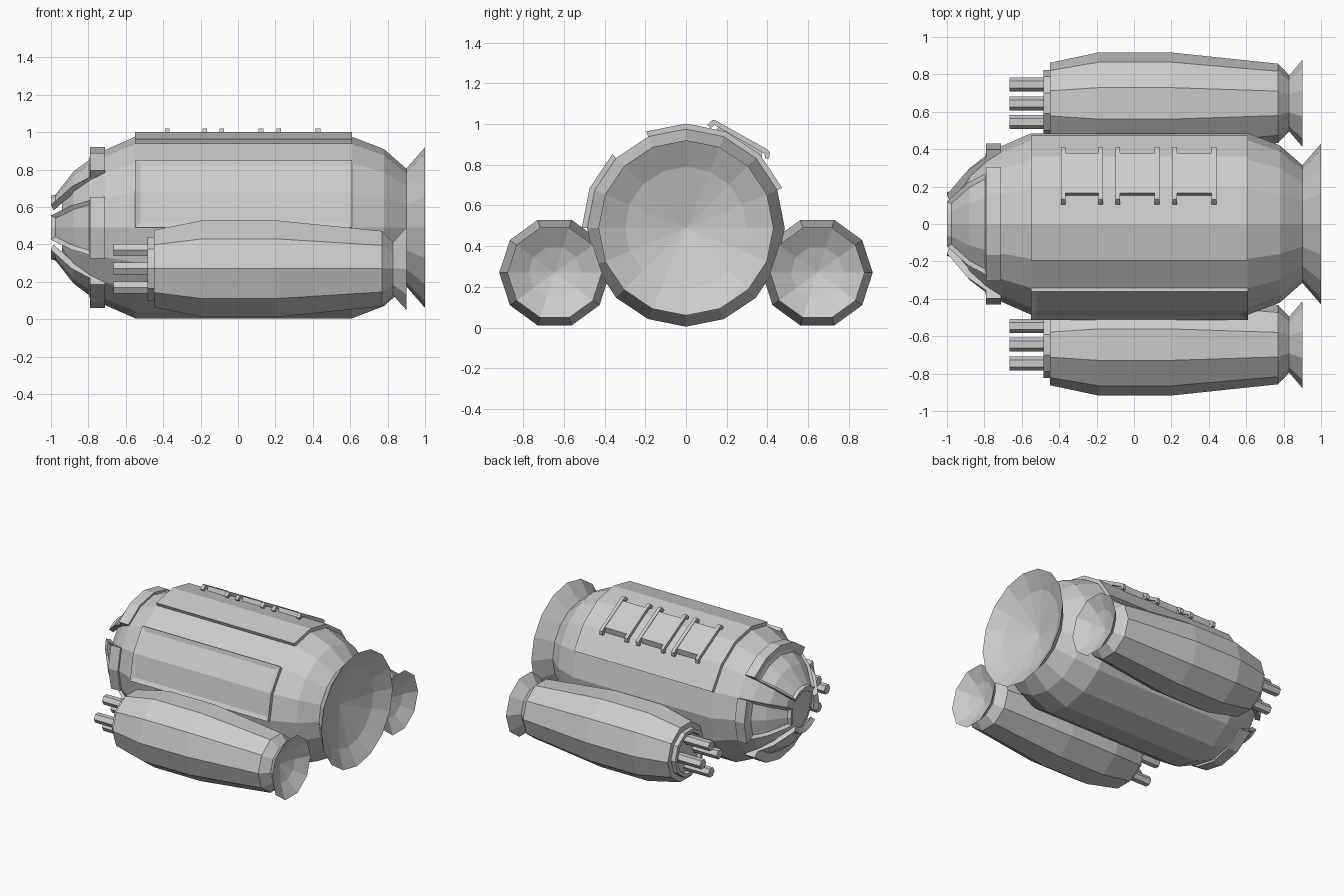
import bpy, bmesh
from math import sin, cos, radians

if "Cube" in bpy.data.objects:
    bpy.data.objects.remove(bpy.data.objects["Cube"])

CZ = 0.49            # height of the hull axis
PY, PZ = 0.645, 0.27  # axis of the side pods


def finish(name, bm):
    bmesh.ops.recalc_face_normals(bm, faces=bm.faces[:])
    me = bpy.data.meshes.new(name)
    bm.to_mesh(me)
    bm.free()
    ob = bpy.data.objects.new(name, me)
    bpy.context.collection.objects.link(ob)
    return ob


def pt(x, r, deg, cy, cz):
    return (x, cy + r * sin(radians(deg)), cz + r * cos(radians(deg)))


def lathe(name, profile, sides, cy, cz, phase=0.0):
    """Revolve (x, r) points around an axis parallel to x; r = 0 closes an end."""
    bm = bmesh.new()
    rings = []
    for x, r in profile:
        n = 1 if r == 0 else sides
        rings.append([bm.verts.new(pt(x, r, phase + 360 * i / sides, cy, cz)) for i in range(n)])
    for a, b in zip(rings, rings[1:]):
        for i in range(sides):
            j = (i + 1) % sides
            if len(a) == 1:
                bm.faces.new((a[0], b[i], b[j]))
            elif len(b) == 1:
                bm.faces.new((a[i], a[j], b[0]))
            else:
                bm.faces.new((a[i], a[j], b[j], b[i]))
    return finish(name, bm)


def shell(name, profile, a0, a1, inset_segments=(), width=0.03, depth=0.012):
    """Sweep a closed (x, r) outline over part of the hull, with a recessed field."""
    bm = bmesh.new()
    steps = round((a1 - a0) / 22.5)
    rings = [[bm.verts.new(pt(x, r, a0 + 22.5 * k, 0, CZ)) for x, r in profile]
             for k in range(steps + 1)]
    field, n = [], len(profile)
    for a, b in zip(rings, rings[1:]):
        for i in range(n):
            j = (i + 1) % n
            f = bm.faces.new((a[i], a[j], b[j], b[i]))
            if i in inset_segments:
                field.append(f)
    bm.faces.new(rings[0])
    bm.faces.new(rings[-1][::-1])
    bmesh.ops.recalc_face_normals(bm, faces=bm.faces[:])
    if field:
        bmesh.ops.inset_region(bm, faces=field, thickness=width, depth=-depth,
                               use_even_offset=True)
    return finish(name, bm)


def prism(name, outline, x0, x1):
    """Extrude a (y, z) outline along x."""
    bm = bmesh.new()
    f = bm.faces.new([bm.verts.new((x0, y, z)) for y, z in outline])
    g = bmesh.ops.extrude_face_region(bm, geom=[f])["geom"]
    bmesh.ops.translate(bm, vec=(x1 - x0, 0, 0),
                        verts=[v for v in g if isinstance(v, bmesh.types.BMVert)])
    return finish(name, bm)


# Main hull with domed nose and flared rear nozzle
lathe("hull", [(-0.94, 0), (-0.94, 0.15), (-0.88, 0.27), (-0.79, 0.36), (-0.71, 0.415),
               (-0.55, 0.485), (0.61, 0.485), (0.78, 0.42), (0.90, 0.315),
               (1.0, 0.43), (0.93, 0.30), (0.85, 0)], 16, 0, CZ)

# Armour petals around the nose
petal = [(-1.0, 0.17), (-0.89, 0.31), (-0.79, 0.385), (-0.79, 0.43), (-0.71, 0.43),
         (-0.71, 0.39), (-0.79, 0.345), (-0.88, 0.26), (-0.985, 0.13)]
for name, mid, half in (("top", 0, 45), ("back", 90, 22.5), ("bottom", 180, 45), ("front", 270, 22.5)):
    shell("nose_petal_" + name, petal, mid - half, mid + half, (0, 1), 0.02, 0.015)

# Raised armour plates on the hull
plate = [(-0.55, 0.47), (-0.55, 0.512), (0.61, 0.512), (0.61, 0.47)]
shell("top_plate", plate, -22.5, 67.5)
shell("front_plate", plate, -90, -45, (1,))

# Three brackets on the sloping top plate: two hooked legs and a flat panel each
leg = [(0.105, 0.995), (0.13, 1.02), (0.145, 1.018), (0.40, 0.875), (0.412, 0.862),
       (0.408, 0.832), (0.39, 0.83), (0.385, 0.855), (0.14, 0.995), (0.12, 0.98)]
panel = [(0.165, 1.002), (0.38, 0.882), (0.37, 0.835), (0.15, 0.965)]
for n, (x0, x1) in enumerate(((-0.39, -0.165), (-0.10, 0.135), (0.205, 0.44)), 1):
    prism(f"bracket_{n}_leg_left", leg, x0, x0 + 0.025)
    prism(f"bracket_{n}_leg_right", leg, x1 - 0.025, x1)
    prism(f"bracket_{n}_panel", panel, x0 + 0.025, x1 - 0.025)

# Side pods, each with a recessed front rim, rear nozzle and four barrels
for tag, s in (("front", -1), ("back", 1)):
    y = s * PY
    lathe("pod_" + tag, [(-0.46, 0), (-0.46, 0.145), (-0.485, 0.15), (-0.485, 0.178), (-0.45, 0.178),
                         (-0.45, 0.217), (-0.19, 0.272), (0.20, 0.272), (0.77, 0.212),
                         (0.83, 0.15), (0.90, 0.232), (0.84, 0.13), (0.80, 0)],
          10, y, PZ, 18)
    for n, (dy, dz) in enumerate(((0.1, 0), (-0.1, 0), (0, 0.1), (0, -0.1)), 1):
        lathe(f"barrel_{tag}_{n}", [(-0.665, 0), (-0.665, 0.037), (-0.44, 0.037), (-0.44, 0)],
              6, y + dy, PZ + dz, 30)
